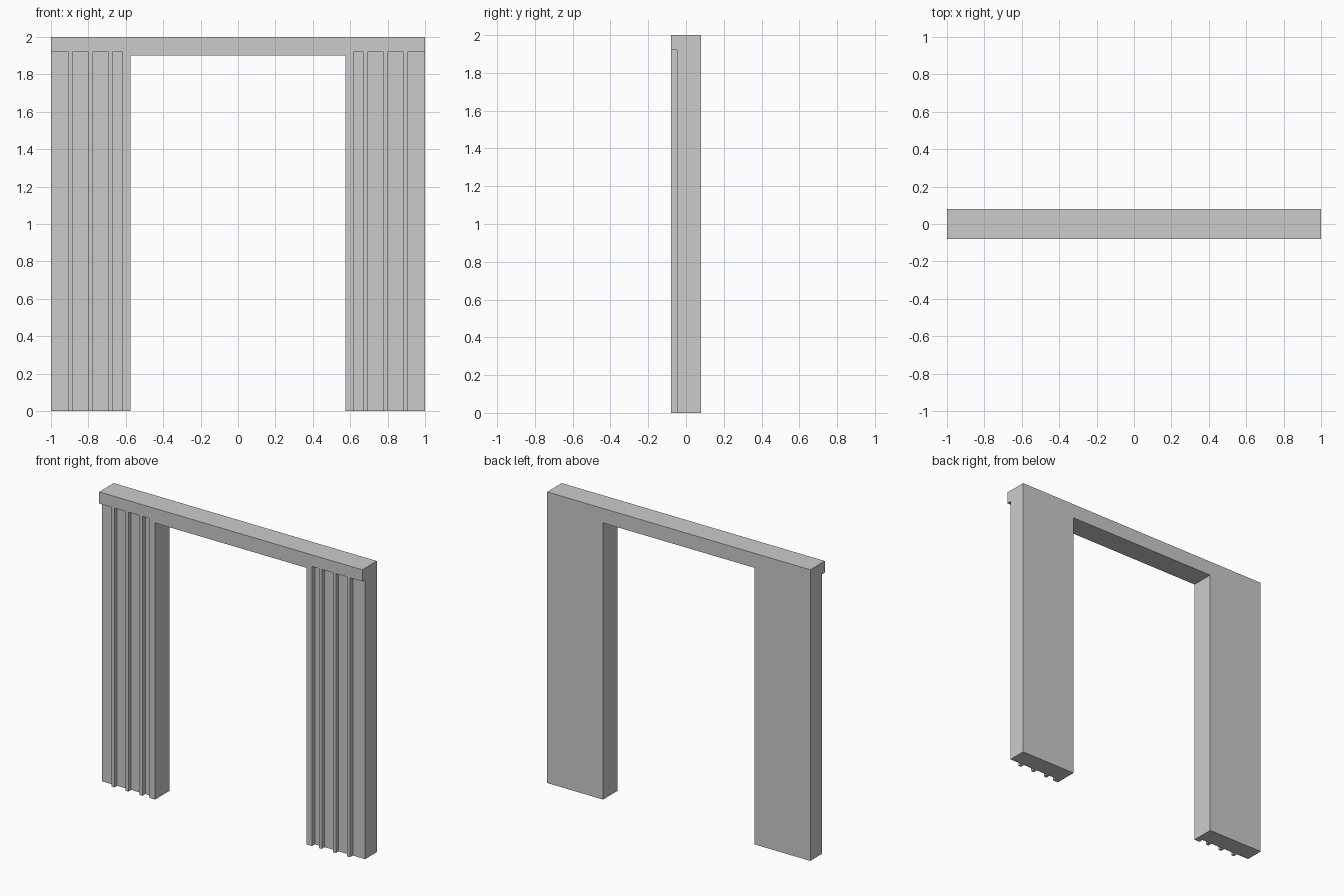
import bpy, bmesh
from mathutils import Matrix, Vector

if "Cube" in bpy.data.objects:
    bpy.data.objects.remove(bpy.data.objects["Cube"])

FRONT, BACK, RECESS = -0.079, 0.079, -0.048
INNER, TOP, SOFFIT, FLUTE_TOP = 0.575, 2.0, 1.90, 1.92


def make_object(name, bm):
    bmesh.ops.recalc_face_normals(bm, faces=bm.faces)
    mesh = bpy.data.meshes.new(name)
    bm.to_mesh(mesh)
    bm.free()
    obj = bpy.data.objects.new(name, mesh)
    bpy.context.collection.objects.link(obj)
    return obj


def add_box(bm, lo, hi):
    lo, hi = Vector(lo), Vector(hi)
    size = Matrix.Diagonal((*(hi - lo), 1))
    bmesh.ops.create_cube(bm, size=1, matrix=Matrix.Translation((lo + hi) / 2) @ size)


# Door surround: U-shaped outline extruded through its depth
half = [(INNER, SOFFIT), (INNER, 0), (1, 0), (1, TOP)]
outline = half + [(-x, z) for x, z in reversed(half)]
bm = bmesh.new()
face = bm.faces.new([bm.verts.new((x, FRONT, z)) for x, z in outline])
result = bmesh.ops.extrude_face_region(bm, geom=[face], use_keep_orig=True)
moved = [v for v in result["geom"] if isinstance(v, bmesh.types.BMVert)]
bmesh.ops.translate(bm, verts=moved, vec=(0, BACK - FRONT, 0))
surround = make_object("door_surround", bm)

# Flutes between the ribs, mirrored onto both legs
flutes = [(0.617, 0.671), (0.692, 0.778), (0.799, 0.885), (0.906, 1.1)]
bm = bmesh.new()
for a, b in flutes:
    add_box(bm, (a, -0.2, -0.1), (b, RECESS, FLUTE_TOP))
    add_box(bm, (-b, -0.2, -0.1), (-a, RECESS, FLUTE_TOP))
cutter = make_object("flute_cutter", bm)
cutter.hide_render = True

# Carve the flutes, then discard the cutter
mod = surround.modifiers.new("flutes", "BOOLEAN")
mod.operation = "DIFFERENCE"
mod.solver = "EXACT"
mod.object = cutter
bpy.context.view_layer.objects.active = surround
bpy.ops.object.modifier_apply(modifier=mod.name)
bpy.data.objects.remove(cutter)
